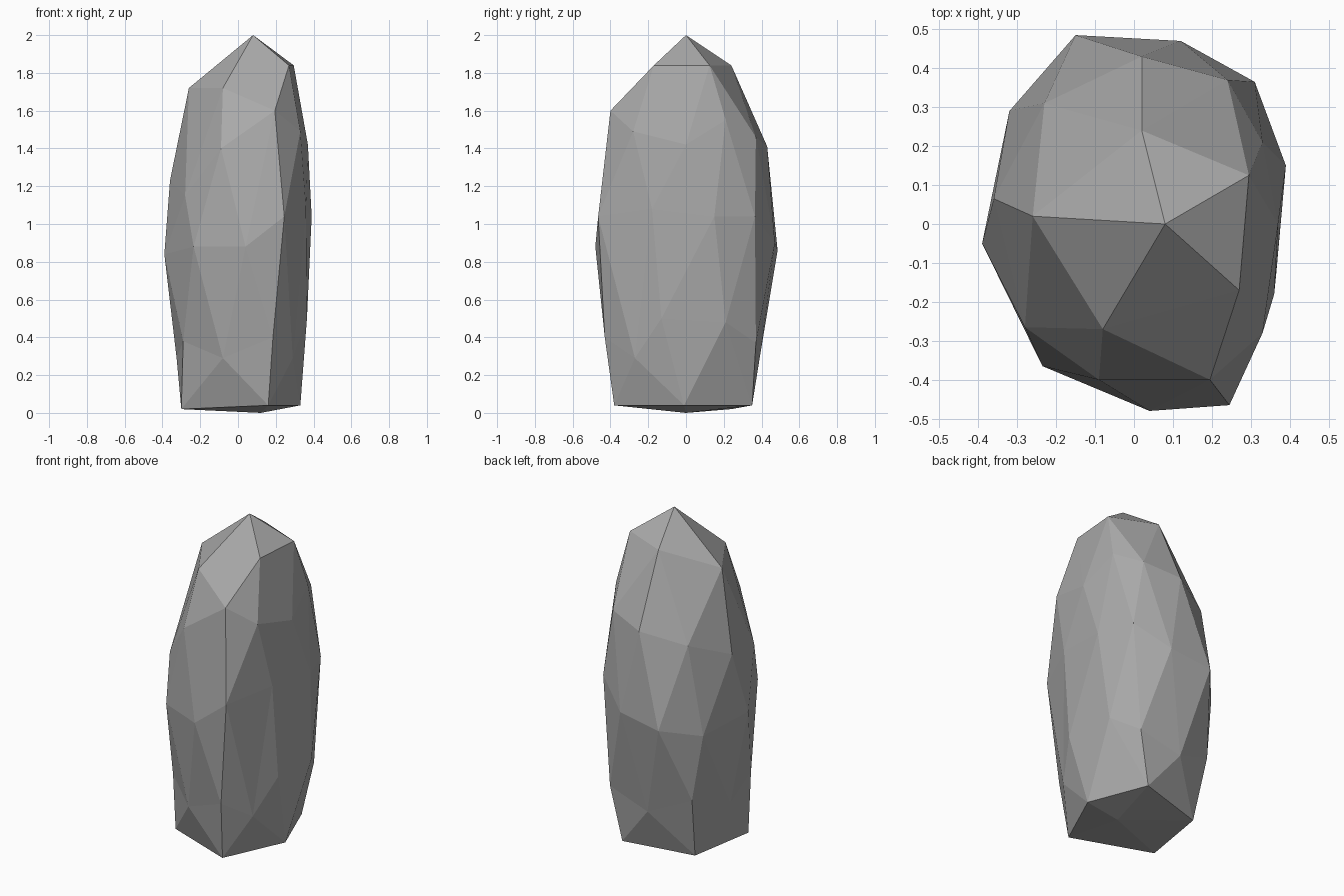
import bpy
import bmesh

if "Cube" in bpy.data.objects:
    bpy.data.objects.remove(bpy.data.objects["Cube"], do_unlink=True)


def make_material(name, color):
    material = bpy.data.materials.new(name)
    material.use_nodes = True
    material.diffuse_color = color
    material.node_tree.nodes["Principled BSDF"].inputs["Base Color"].default_value = color
    return material


# Cross-sections of the stone, from the tip down to the base
tip = [(.08, 0, 2)]
shoulder = [(-.26, .02, 1.72), (-.08, -.27, 1.72), (.27, -.17, 1.84),
            (.295, .125, 1.84), (.02, .24, 1.84)]
upper = [(-.36, .065, 1.23), (-.28, -.265, 1.15), (-.09, -.4, 1.4),
         (.195, -.4, 1.6), (.33, -.28, 1.49), (.37, 0, 1.42),
         (.33, .21, 1.55), (.24, .37, 1.46), (.02, .43, 1.41), (-.23, .31, 1.34)]
middle = [(-.39, -.05, .84), (-.235, -.365, .88), (.04, -.48, .88),
          (.245, -.465, 1.04), (.36, -.18, 1.08), (.39, .15, 1.04),
          (.31, .365, 1.04), (.12, .47, .9), (-.15, .485, .86), (-.32, .29, .8)]
lower = [(-.29, -.22, .38), (-.08, -.37, .29), (.185, -.43, .4),
         (.29, -.27, .29), (.365, -.13, .5), (.355, .21, .48),
         (.26, .37, .37), (-.01, .39, .29), (-.265, .32, .4), (-.325, .03, .29)]
base = [(-.3, -.18, .02), (.16, -.38, .04), (.33, -.01, .04),
        (.19, .35, .04), (-.23, .24, .02)]
bottom = [(.12, 0, 0)]


def add_ring(bm, points):
    return [bm.verts.new(point) for point in points]


def add_band(bm, above, below):
    """Zigzag of triangles between two rings of equal count."""
    count = len(above)
    for i in range(count):
        following = (i + 1) % count
        bm.faces.new((above[i], below[i], above[following]))
        bm.faces.new((above[following], below[i], below[following]))


def add_cap(bm, apex, inner, outer):
    """Fan around the apex, then triangles out to a ring of twice the count."""
    count = len(inner)
    for i in range(count):
        following = (i + 1) % count
        centre, side = outer[i * 2], outer[i * 2 + 1]
        after = outer[(i * 2 + 2) % len(outer)]
        bm.faces.new((apex, inner[i], inner[following]))
        bm.faces.new((inner[i], centre, side))
        bm.faces.new((inner[i], side, inner[following]))
        bm.faces.new((inner[following], side, after))


# Standing stone with flat facets
bm = bmesh.new()
rings = [add_ring(bm, points)
         for points in (tip, shoulder, upper, middle, lower, base, bottom)]
top_point, shoulder_ring, upper_ring, middle_ring, lower_ring, base_ring, low_point = rings
add_cap(bm, top_point[0], shoulder_ring, upper_ring)
add_band(bm, upper_ring, middle_ring)
add_band(bm, middle_ring, lower_ring)
add_cap(bm, low_point[0], base_ring, lower_ring)
bmesh.ops.recalc_face_normals(bm, faces=bm.faces)

mesh = bpy.data.meshes.new("standing_stone")
bm.to_mesh(mesh)
bm.free()
mesh.materials.append(make_material("stone_grey", (.4, .4, .4, 1)))
stone = bpy.data.objects.new("standing_stone", mesh)
bpy.context.collection.objects.link(stone)
